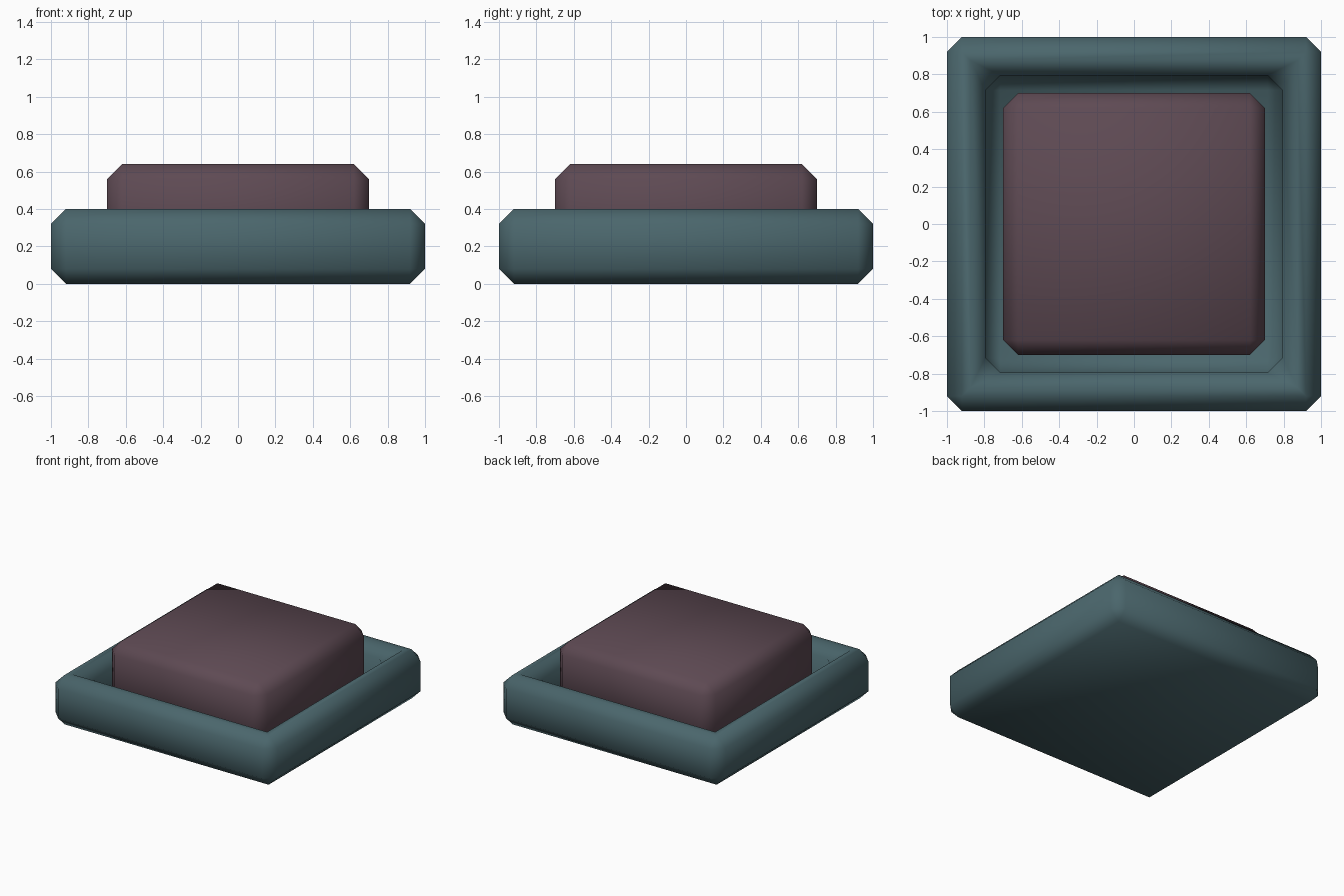
import bpy, bmesh

if "Cube" in bpy.data.objects:
    bpy.data.objects.remove(bpy.data.objects["Cube"])


def material(name, rgb):
    m = bpy.data.materials.new(name)
    m.diffuse_color = (*rgb, 1)
    m.use_nodes = True
    m.node_tree.nodes["Principled BSDF"].inputs["Base Color"].default_value = m.diffuse_color
    return m


def chamfered_box(name, size, z0, z1, mat, well=None):
    """Square slab with chamfered edges; well = (half width, floor z)."""
    bm = bmesh.new()
    bmesh.ops.create_cube(bm, size=1)
    for v in bm.verts:
        v.co = (v.co.x * size, v.co.y * size, z0 + (v.co.z + 0.5) * (z1 - z0))
    if well:
        half, floor = well
        top = max(bm.faces, key=lambda f: f.calc_center_median().z)
        # rim, then walls down to the floor
        bmesh.ops.inset_individual(bm, faces=[top], thickness=size / 2 - half)
        ext = bmesh.ops.extrude_discrete_faces(bm, faces=[top])
        for v in ext["faces"][0].verts:
            v.co.z = floor
    bmesh.ops.recalc_face_normals(bm, faces=bm.faces)
    for f in bm.faces:
        f.smooth = True
    me = bpy.data.meshes.new(name)
    bm.to_mesh(me)
    bm.free()
    me.materials.append(mat)
    ob = bpy.data.objects.new(name, me)
    bpy.context.collection.objects.link(ob)
    bev = ob.modifiers.new("chamfer", "BEVEL")
    bev.width = 0.08
    bev.segments = 1
    bev.limit_method = "ANGLE"
    bev.use_clamp_overlap = False
    return ob


teal = material("dark teal", (0.069, 0.133, 0.150))
plum = material("dull plum", (0.112, 0.068, 0.087))

# Base frame with a square well, and the button block sitting in it
chamfered_box("base_frame", 2.0, 0.0, 0.4, teal, well=(0.71, 0.1))
chamfered_box("button_block", 1.4, 0.11, 0.64, plum)
